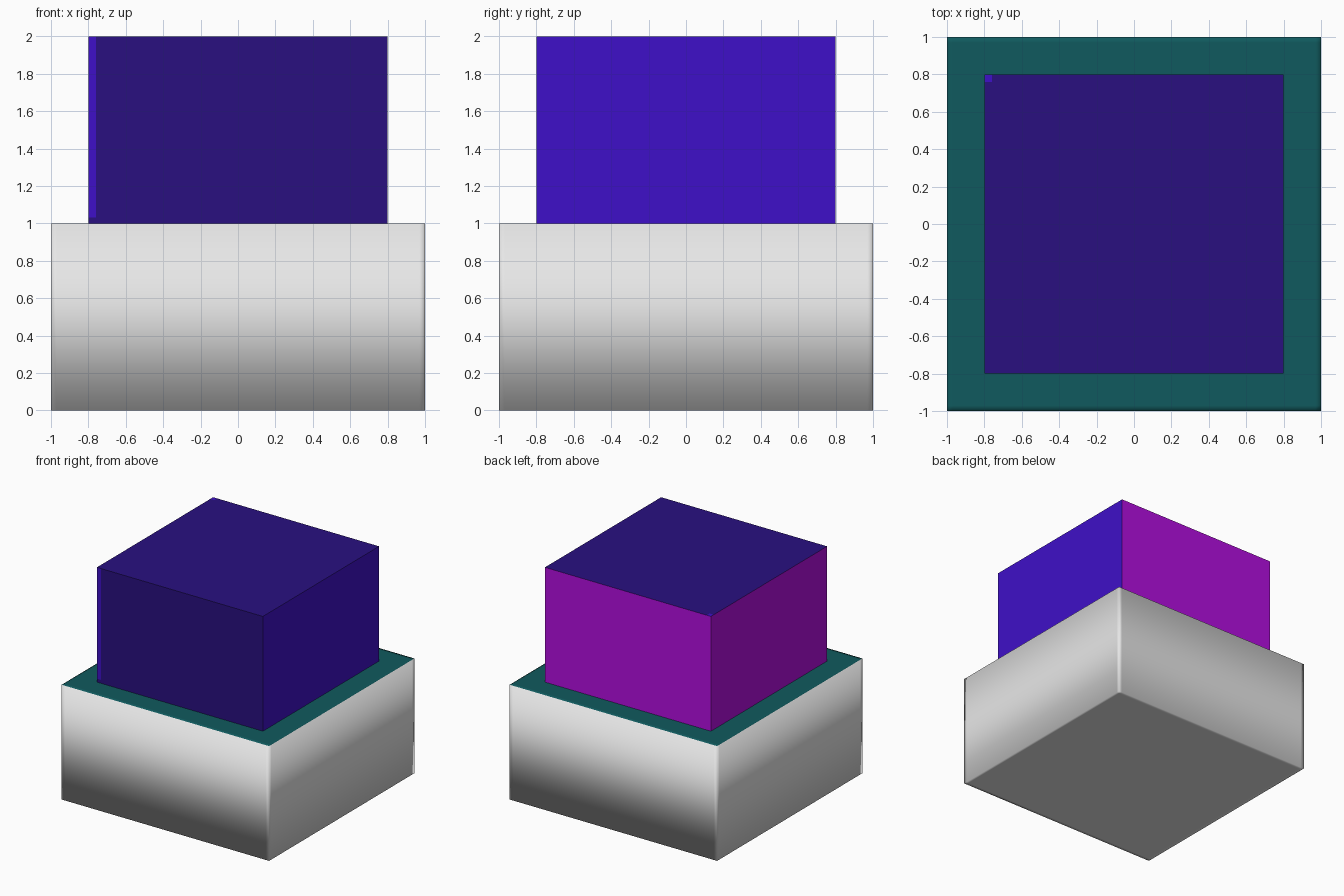
import bpy
import bmesh
from mathutils import Vector

if "Cube" in bpy.data.objects:
    bpy.data.objects.remove(bpy.data.objects["Cube"])


def lin(v):
    v /= 255
    return v / 12.92 if v <= 0.04045 else ((v + 0.055) / 1.055) ** 2.4


def material(name, r, g, b):
    m = bpy.data.materials.new(name)
    m.diffuse_color = (lin(r), lin(g), lin(b), 1)
    m.use_nodes = True
    m.node_tree.nodes["Principled BSDF"].inputs["Base Color"].default_value = m.diffuse_color
    return m


white = material("off_white", 231, 231, 231)
teal = material("dark_teal", 16, 90, 94)
indigo = material("dark_indigo", 41, 16, 128)
blue = material("violet_blue", 63, 16, 200)
purple = material("purple", 180, 14, 224)


def block(name, half, z0, z1, cuts, mats, rule, smooth):
    """Box with cut planes (axis, position); rule picks a material per face."""
    bm = bmesh.new()
    bmesh.ops.create_cube(bm, size=1)
    for v in bm.verts:
        v.co = Vector((v.co.x * 2 * half, v.co.y * 2 * half,
                       z0 + (v.co.z + 0.5) * (z1 - z0)))
    for axis, pos in cuts:
        no = Vector((0, 0, 0))
        no[axis] = 1
        bmesh.ops.bisect_plane(bm, geom=bm.verts[:] + bm.edges[:] + bm.faces[:],
                               plane_co=no * pos, plane_no=no)
    bm.normal_update()
    for f in bm.faces:
        f.smooth = smooth
        f.material_index = rule(f.normal, f.calc_center_median())
    me = bpy.data.meshes.new(name)
    bm.to_mesh(me)
    bm.free()
    for m in mats:
        me.materials.append(m)
    ob = bpy.data.objects.new(name, me)
    bpy.context.collection.objects.link(ob)
    return ob


# Wide white base with a teal top, smooth with tight support loops
block("base_block", 1.0, 0.0, 1.0,
      [(a, s * 0.97) for a in (0, 1) for s in (-1, 1)],
      [white, teal], lambda n, c: 1 if n.z > 0.5 else 0, True)


# Narrower upper block: purple back and left, blue right, indigo front and top
def upper_rule(n, c):
    if n.y > 0.5 or n.x < -0.5:
        return 2
    if n.x > 0.5:
        return 1
    # thin blue strip on the front's left edge, small patch on the top corner
    if n.y < -0.5 and c.x < -0.76 and 1.04 < c.z < 1.98:
        return 1
    if n.z > 0.5 and c.x < -0.75 and c.y > 0.76:
        return 1
    return 0


block("upper_block", 0.8, 1.0, 2.0,
      [(0, -0.76), (1, 0.76), (2, 1.03)],
      [indigo, blue, purple], upper_rule, False)
